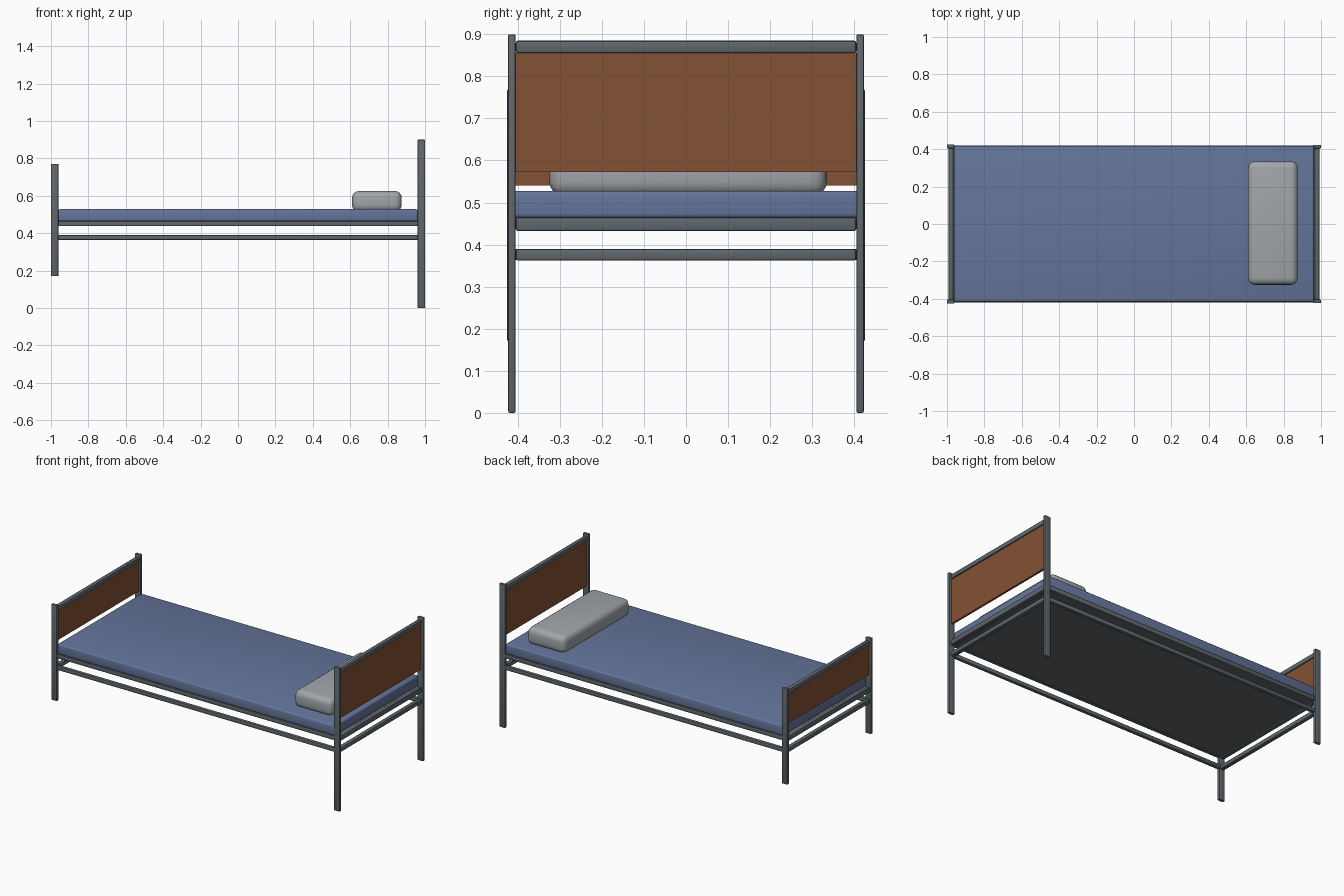
import bpy
from math import radians

cube = bpy.data.objects.get("Cube")
if cube:
    bpy.data.objects.remove(cube, do_unlink=True)


def material(name, rgb):
    mat = bpy.data.materials.new(name)
    mat.use_nodes = True
    mat.diffuse_color = (*rgb, 1)
    mat.node_tree.nodes["Principled BSDF"].inputs["Base Color"].default_value = (*rgb, 1)
    return mat


STEEL = material("dark steel", (0.115, 0.135, 0.15))
WOOD = material("brown wood", (0.23, 0.085, 0.035))
BLUE = material("blue fabric", (0.13, 0.18, 0.33))
GREY = material("pillow grey", (0.36, 0.38, 0.40))


def block(name, x, y, z, mat, bevel=0.004, segments=2):
    """Rounded box spanning the (min, max) ranges x, y and z."""
    bpy.ops.mesh.primitive_cube_add(size=1, location=[sum(r) / 2 for r in (x, y, z)])
    obj = bpy.context.object
    obj.name = name
    obj.scale = [r[1] - r[0] for r in (x, y, z)]
    bpy.ops.object.transform_apply(location=False, rotation=False, scale=True)
    obj.data.materials.append(mat)
    if bevel:
        mod = obj.modifiers.new("rounded edges", "BEVEL")
        mod.width = bevel
        mod.segments = segments
        bpy.ops.object.modifier_apply(modifier=mod.name)
    bpy.ops.object.shade_smooth_by_angle(angle=radians(35))
    return obj


# Head and foot frames: posts, rails and wooden panel
INNER, OUTER = 0.405, 0.423
ends = (
    ("head", 1, 0.0, 0.90, 0.573, 0.885, OUTER),
    ("foot", -1, 0.17, 0.77, 0.54, 0.755, OUTER + 0.002),
)
for end, side, bottom, top, panel_low, rail_top, outer in ends:
    def span(a, b):
        return tuple(sorted((side * a, side * b)))

    for label, s in (("left", 1), ("right", -1)):
        y = tuple(sorted((s * INNER, s * outer)))
        block(f"{end}_post_{label}", span(0.96, 1.0), y, (bottom, top), STEEL)
    width = (-INNER, INNER)
    block(f"{end}_top_rail", span(0.965, 0.992), width,
          (rail_top - 0.03, rail_top), STEEL, 0.006)
    block(f"{end}_panel", span(0.972, 0.985), width,
          (panel_low, rail_top - 0.028), WOOD, 0)
    block(f"{end}_upper_rail", span(0.965, 0.992), width, (0.432, 0.465), STEEL, 0.006)
    block(f"{end}_lower_rail", span(0.965, 0.992), width, (0.362, 0.39), STEEL, 0.006)

# Long side rails
for label, s in (("left", 1), ("right", -1)):
    y = tuple(sorted((s * 0.398, s * 0.42)))
    block(f"upper_side_rail_{label}", (-0.965, 0.965), y, (0.437, 0.465), STEEL, 0.005)
    block(f"lower_side_rail_{label}", (-0.965, 0.965), y, (0.364, 0.39), STEEL, 0.005)

# Base plate and bedding
block("base_plate", (-0.966, 0.966), (-0.4, 0.4), (0.44, 0.463), STEEL, 0)
block("mattress", (-0.962, 0.962), (-0.416, 0.416), (0.463, 0.528), BLUE, 0.01, 3)
block("pillow", (0.61, 0.875), (-0.325, 0.335), (0.515, 0.625), GREY, 0.035, 4)
